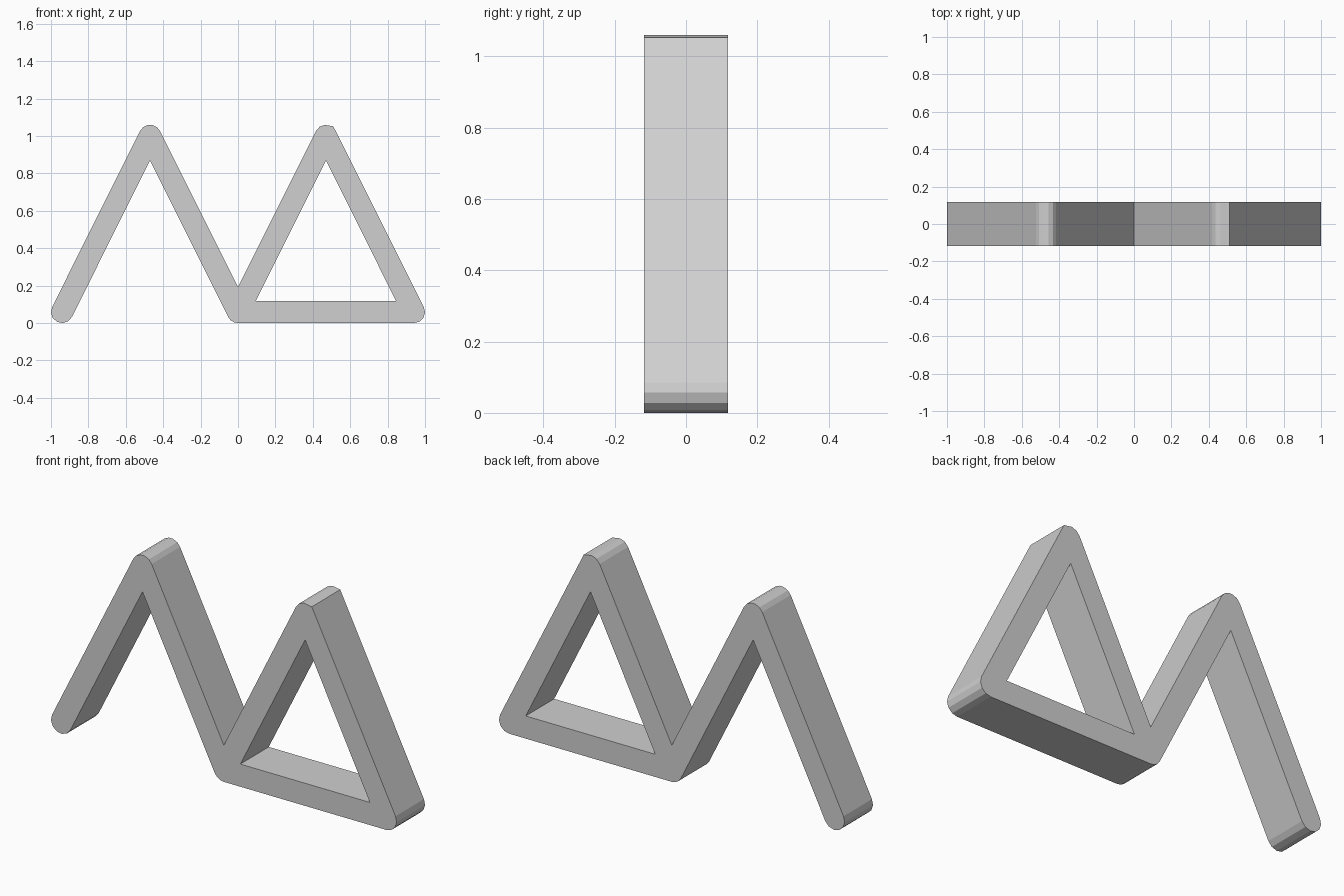
import bpy
import bmesh
from math import atan2, cos, sin, tan, pi
from mathutils import Vector

cube = bpy.data.objects.get("Cube")
if cube:
    bpy.data.objects.remove(cube, do_unlink=True)

R = 0.0592             # half the bar thickness
DEPTH = 0.235          # front to back
SPAN = 1 - R           # distance from the centre to each outer foot
PEAK = 1.06 - R        # height of the upper bar joints
MID = SPAN / 2
tilt = atan2(MID, PEAK - R)     # lean of the bars away from vertical
notch = R / sin(tilt)           # mitre length at an inner corner


def arc(x, z, start, end, steps):
    """Rounded bar end about a joint."""
    angles = [start + (end - start) * i / steps for i in range(steps + 1)]
    return [(x + R * cos(a), z + R * sin(a)) for a in angles]


# Outer silhouette, anticlockwise from the free foot
outline = arc(-SPAN, R, pi - tilt, 2 * pi - tilt, 6)
outline += [(-MID, PEAK - notch)]
outline += arc(0, R, pi + tilt, 1.5 * pi, 3)
outline += arc(SPAN, R, -pi / 2, tilt, 4)
outline += [(MID + 0.039, PEAK + 0.051)]
outline += arc(MID, PEAK, pi * 0.54, pi - tilt, 2)
outline += [(0, R + notch)]
outline += arc(-MID, PEAK, tilt, pi - tilt, 5)

# Triangular opening
inset = R / tan((pi / 2 - tilt) / 2)
opening = [(inset, 2 * R), (SPAN - inset, 2 * R), (MID, PEAK - notch)]

# Fill the profile and extrude it from front to back
bm = bmesh.new()
edges = []
for loop in (outline, opening):
    verts = [bm.verts.new((x, -DEPTH / 2, z)) for x, z in loop]
    edges += [bm.edges.new((v, verts[i - 1])) for i, v in enumerate(verts)]
bmesh.ops.triangle_fill(bm, edges=edges, use_beauty=True, normal=Vector((0, -1, 0)))
result = bmesh.ops.extrude_face_region(bm, geom=bm.faces[:], use_keep_orig=True)
back = [g for g in result["geom"] if isinstance(g, bmesh.types.BMVert)]
bmesh.ops.translate(bm, verts=back, vec=(0, DEPTH, 0))
bmesh.ops.recalc_face_normals(bm, faces=bm.faces[:])

mesh = bpy.data.meshes.new("zigzag_frame")
bm.to_mesh(mesh)
bm.free()
frame = bpy.data.objects.new("zigzag_frame", mesh)
bpy.context.collection.objects.link(frame)

# Plain light grey
grey = bpy.data.materials.new("light_grey")
grey.use_nodes = True
colour = (0.63, 0.63, 0.63, 1)
grey.diffuse_color = colour
grey.node_tree.nodes["Principled BSDF"].inputs["Base Color"].default_value = colour
mesh.materials.append(grey)
